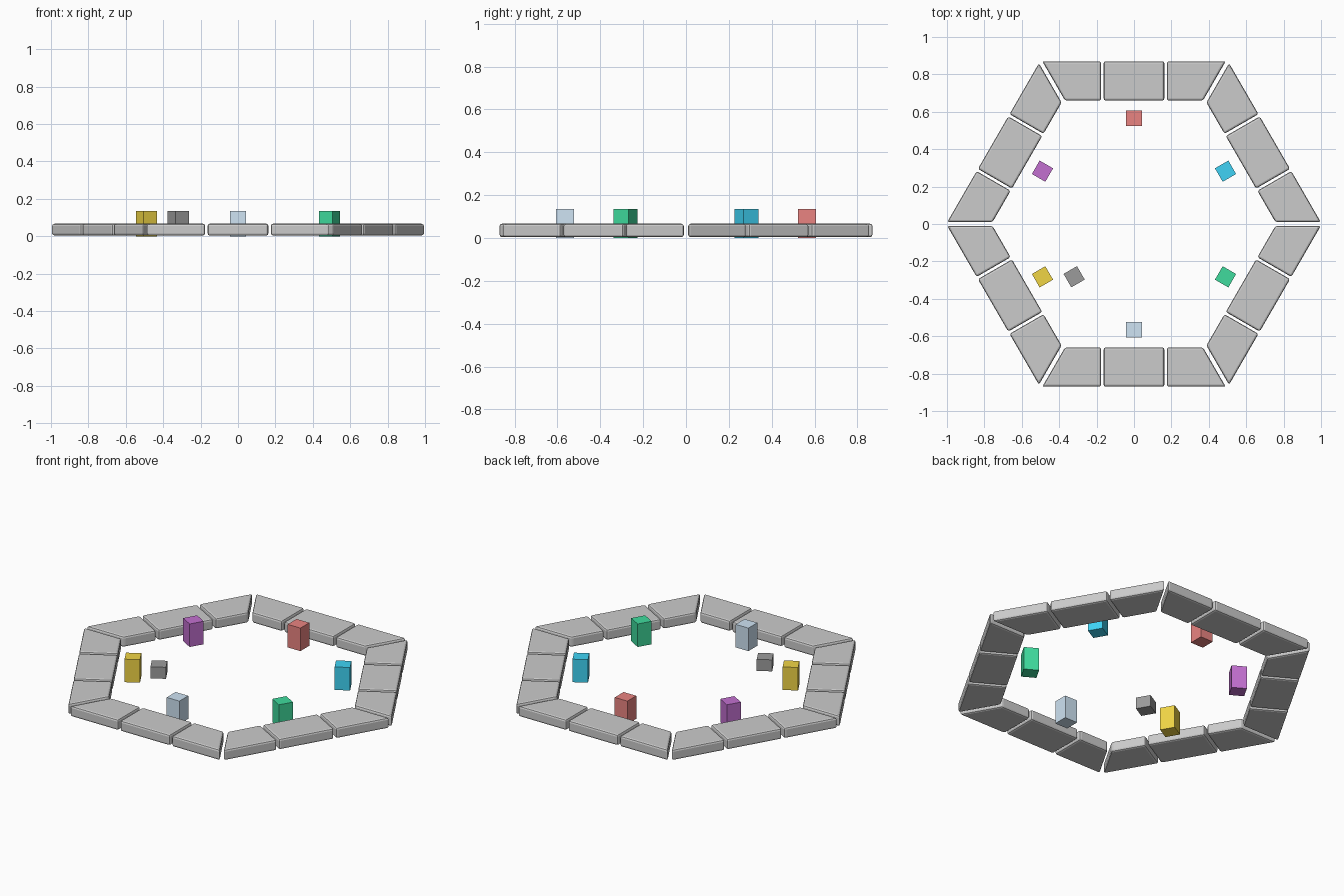
import bpy, bmesh, math
from mathutils import Matrix

if "Cube" in bpy.data.objects:
    bpy.data.objects.remove(bpy.data.objects["Cube"])

RING_Z0, RING_Z1 = 0.004, 0.067
OUT, INN = 0.87, 0.66          # distances of the ring faces from the centre
CUBE, CUBE_H = 0.083, 0.068


def add_mesh(name, bm, mat=None):
    bmesh.ops.recalc_face_normals(bm, faces=bm.faces)
    me = bpy.data.meshes.new(name)
    bm.to_mesh(me)
    bm.free()
    ob = bpy.data.objects.new(name, me)
    bpy.context.collection.objects.link(ob)
    if mat:
        me.materials.append(mat)
    return ob


def paving_block(name, outline, angle):
    """Extruded outline with softly chamfered edges, turned around z."""
    bm = bmesh.new()
    face = bm.faces.new([bm.verts.new((x, y, RING_Z0)) for x, y in outline])
    ext = bmesh.ops.extrude_face_region(bm, geom=[face])
    top = [v for v in ext["geom"] if isinstance(v, bmesh.types.BMVert)]
    bmesh.ops.translate(bm, verts=top, vec=(0, 0, RING_Z1 - RING_Z0))
    bmesh.ops.transform(bm, verts=bm.verts, matrix=Matrix.Rotation(angle, 4, 'Z'))
    ob = add_mesh(name, bm)
    bev = ob.modifiers.new("chamfer", 'BEVEL')
    bev.width, bev.segments, bev.limit_method = 0.011, 2, 'NONE'
    return ob


def cube(name, x, y, z, angle, mat):
    bm = bmesh.new()
    m = (Matrix.Translation((x, y, z + CUBE_H / 2)) @ Matrix.Rotation(angle, 4, 'Z')
         @ Matrix.Diagonal((CUBE, CUBE, CUBE_H, 1)))
    bmesh.ops.create_cube(bm, size=1, matrix=m)
    return add_mesh(name, bm, mat)


def material(name, rgb):
    mat = bpy.data.materials.new(name)
    mat.diffuse_color = (*rgb, 1)
    mat.use_nodes = True
    mat.node_tree.nodes["Principled BSDF"].inputs["Base Color"].default_value = mat.diffuse_color
    return mat


# Hexagonal ring: three blocks per side, mitred at the corners
t = math.tan(math.radians(30))
gap = 0.012
middle = [(-0.162, INN), (0.162, INN), (0.162, OUT), (-0.162, OUT)]
corner = [(0.176, INN), (INN * t - gap, INN), (OUT * t - gap, OUT), (0.176, OUT)]
mirrored = [(-x, y) for x, y in corner]
for i in range(6):
    a = math.radians(60 * i)
    paving_block(f"ring_middle_{i}", middle, a)
    paving_block(f"ring_corner_right_{i}", corner, a)
    paving_block(f"ring_corner_left_{i}", mirrored, a)

# Six coloured pawn stacks, one facing each side
colours = [("red", (0.82, 0.23, 0.22)), ("purple", (0.54, 0.16, 0.63)),
           ("yellow", (0.87, 0.66, 0.06)), ("light_blue", (0.62, 0.77, 0.90)),
           ("green", (0.05, 0.71, 0.34)), ("blue", (0.05, 0.65, 0.91))]
R = 0.565
for i, (name, rgb) in enumerate(colours):
    a = math.radians(60 * i)
    mat = material(name, rgb)
    for level, part in enumerate(("lower", "upper")):
        cube(f"{name}_{part}_cube", -R * math.sin(a), R * math.cos(a),
             level * CUBE_H, a, mat)

# Single dark cube beside the yellow stack
cube("dark_cube", -0.32, -0.282, CUBE_H, math.radians(120),
     material("dark_grey", (0.33, 0.33, 0.33)))
